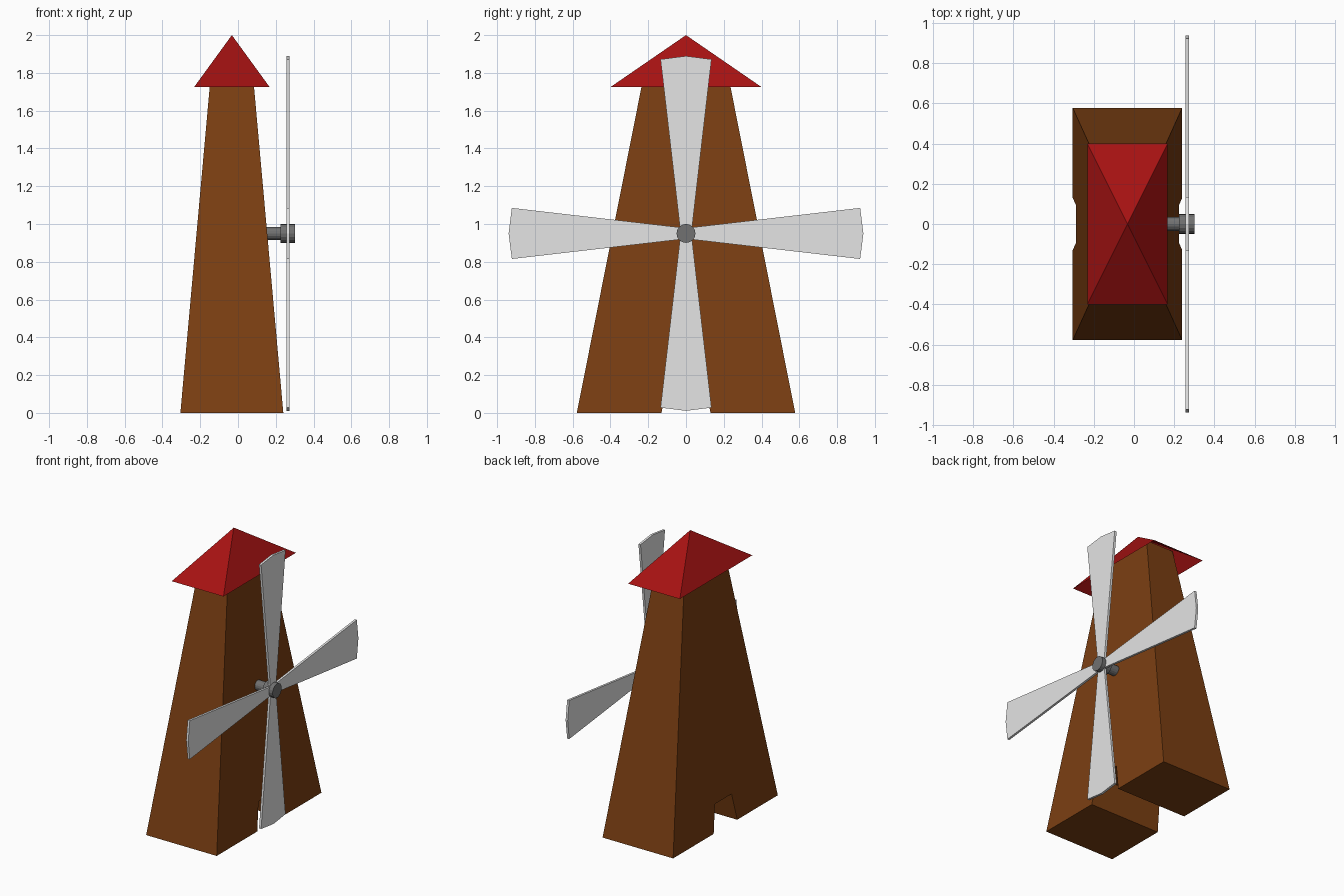
import bpy, bmesh, math
from mathutils import Matrix, Vector

if "Cube" in bpy.data.objects:
    bpy.data.objects.remove(bpy.data.objects["Cube"])

CX = -0.0325            # tower axis in x
HUB_Z = 0.95            # height of the sail axle


def material(name, rgb):
    m = bpy.data.materials.new(name)
    m.diffuse_color = (*rgb, 1)
    m.use_nodes = True
    m.node_tree.nodes["Principled BSDF"].inputs["Base Color"].default_value = m.diffuse_color
    return m


brown = material("brown_wood", (0.20, 0.05, 0.006))
red = material("red_roof", (0.38, 0.006, 0.006))
white = material("pale_sail", (0.78, 0.78, 0.78))
grey = material("grey_metal", (0.165, 0.165, 0.165))


def finish(name, bm, mat):
    bmesh.ops.recalc_face_normals(bm, faces=bm.faces)
    mesh = bpy.data.meshes.new(name)
    bm.to_mesh(mesh)
    bm.free()
    mesh.materials.append(mat)
    ob = bpy.data.objects.new(name, mesh)
    bpy.context.collection.objects.link(ob)
    return ob


def prism(name, outline, offset, mat):
    """Extrude a closed 3D outline along an offset."""
    bm = bmesh.new()
    face = bm.faces.new([bm.verts.new(p) for p in outline])
    new = bmesh.ops.extrude_face_region(bm, geom=[face], use_keep_orig=True)["geom"]
    bmesh.ops.translate(bm, vec=offset, verts=[v for v in new if isinstance(v, bmesh.types.BMVert)])
    return finish(name, bm, mat)


def rect(hx, hy, z):
    return [(CX + sx * hx, sy * hy, z) for sx, sy in ((-1, -1), (1, -1), (1, 1), (-1, 1))]


def cylinder_x(name, x0, x1, radius, mat):
    bm = bmesh.new()
    place = Matrix.Translation(((x0 + x1) / 2, 0, HUB_Z)) @ Matrix.Rotation(math.pi / 2, 4, 'Y')
    bmesh.ops.create_cone(bm, cap_ends=True, segments=16, radius1=radius, radius2=radius,
                          depth=x1 - x0, matrix=place)
    return finish(name, bm, mat)


# Tapered tower, running a little way up inside the roof
bm = bmesh.new()
low = [bm.verts.new(p) for p in rect(0.2725, 0.578, 0)]
top = [bm.verts.new(p) for p in rect(0.107, 0.213, 1.84)]
bm.faces.new(low)
bm.faces.new(top)
for i in range(4):
    j = (i + 1) % 4
    bm.faces.new((low[i], low[j], top[j], top[i]))
tower = finish("tower", bm, brown)

# Passage cut right through the foot of the tower
slope = (0.13 - 0.092) / 0.19
foot = 0.13 + slope * 0.1
cutter = prism("passage_cutter",
               [(-0.6, -foot, -0.1), (-0.6, foot, -0.1), (-0.6, 0.092, 0.19), (-0.6, -0.092, 0.19)],
               Vector((1.2, 0, 0)), brown)
cutter.hide_render = True
cutter.hide_viewport = True
cut = tower.modifiers.new("passage", 'BOOLEAN')
cut.operation = 'DIFFERENCE'
cut.solver = 'EXACT'
cut.object = cutter

# Hollow pyramid roof, open below
bm = bmesh.new()
rim = [bm.verts.new(p) for p in rect(0.2, 0.4, 1.725)]
peak = bm.verts.new((CX, 0, 2))
for i in range(4):
    bm.faces.new((rim[i], rim[(i + 1) % 4], peak))
finish("roof", bm, red)

# Axle and hub
cylinder_x("axle", 0.13, 0.23, 0.035, grey)
cylinder_x("hub", 0.225, 0.302, 0.05, grey)

# Four flaring sails with slightly pointed tips
profile = [(-0.032, 0.032), (0.032, 0.032), (0.135, 0.922), (0, 0.939), (-0.135, 0.922)]
for k in range(4):
    turn = Matrix.Translation((0.257, 0, HUB_Z)) @ Matrix.Rotation(k * math.pi / 2, 4, 'X')
    prism(f"sail_{k + 1}", [turn @ Vector((0, y, z)) for y, z in profile],
          Vector((0.016, 0, 0)), white)
